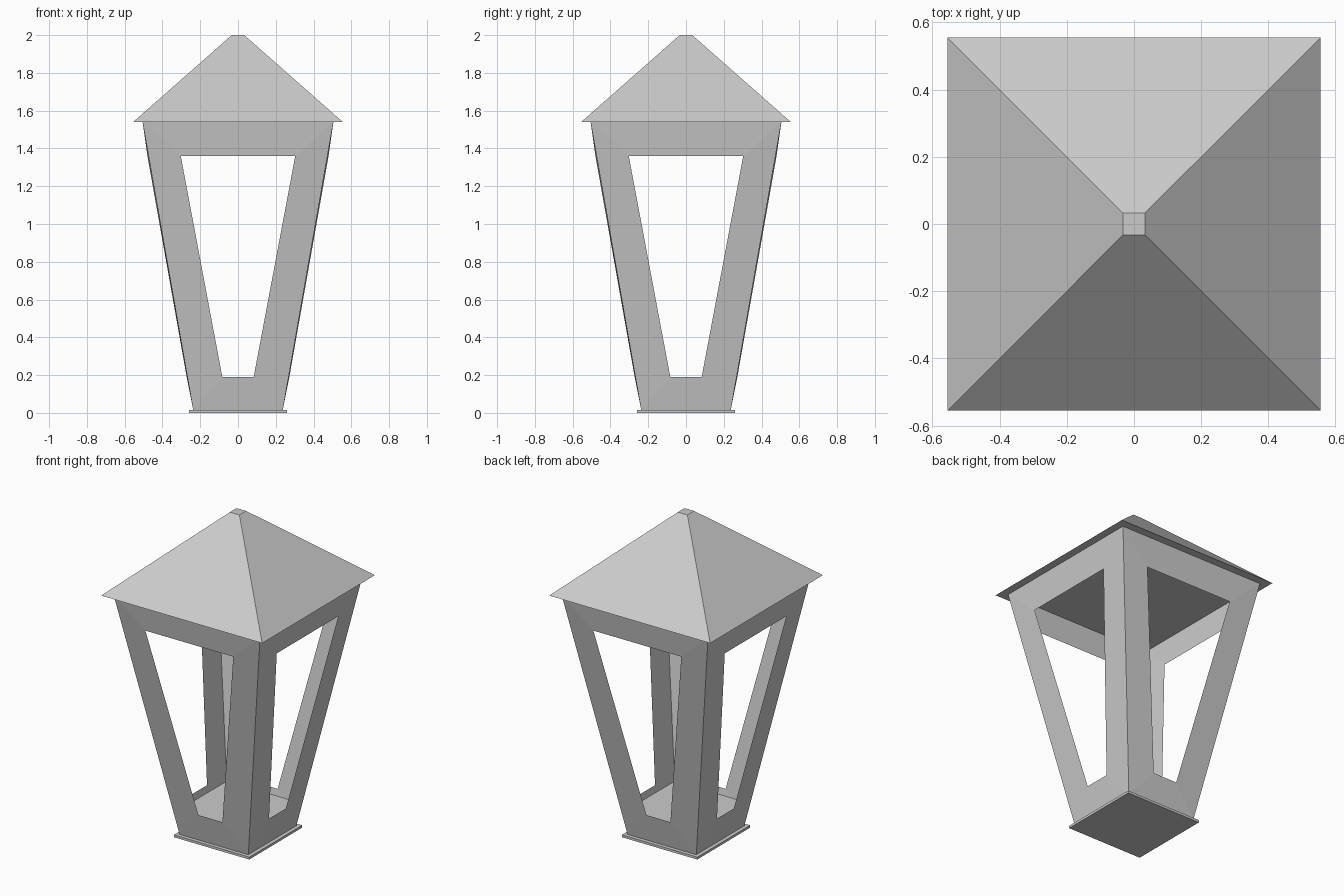
import bpy
from mathutils import Matrix, Vector
from math import pi

if "Cube" in bpy.data.objects:
    bpy.data.objects.remove(bpy.data.objects["Cube"], do_unlink=True)

grey = bpy.data.materials.new("light grey metal")
grey.use_nodes = True
colour = (0.6, 0.6, 0.6, 1)
grey.diffuse_color = colour
grey.node_tree.nodes["Principled BSDF"].inputs["Base Color"].default_value = colour


def add_mesh(name, verts, faces):
    mesh = bpy.data.meshes.new(name)
    mesh.from_pydata(verts, [], faces)
    mesh.materials.append(grey)
    obj = bpy.data.objects.new(name, mesh)
    bpy.context.collection.objects.link(obj)
    return obj


def square(half, z):
    return [Vector(p) for p in ((-half, -half, z), (half, -half, z), (half, half, z), (-half, half, z))]


def frustum(name, low_half, low_z, high_half, high_z):
    sides = [(i, (i + 1) % 4, (i + 1) % 4 + 4, i + 4) for i in range(4)]
    return add_mesh(name, square(low_half, low_z) + square(high_half, high_z),
                    [(3, 2, 1, 0), (4, 5, 6, 7)] + sides)


# Thin foot and hipped roof with a small flat cap
FOOT_TOP, EAVE = 0.015, 1.54
frustum("base_plate", 0.26, 0, 0.26, FOOT_TOP)
frustum("roof", 0.555, EAVE, 0.033, 2.0)

# Four flared sheet frames, each with a tapered opening and a slight bulge
LOW, HIGH = 0.237, 0.505


def wall_half(z):
    return LOW + (HIGH - LOW) * (z - FOOT_TOP) / (EAVE - FOOT_TOP)


def row(half_width, z, bulge=0):
    y = -wall_half(z) - bulge
    return [Vector((-half_width, y, z)), Vector((half_width, y, z))]


outer = row(LOW, FOOT_TOP) + row(HIGH, EAVE)[::-1]
inner = row(0.083, 0.19, 0.004) + row(0.303, 1.36, 0.006)[::-1]
rim = [(i, (i + 1) % 4, (i + 1) % 4 + 4, i + 4) for i in range(4)]
for i, side in enumerate(("front", "left", "back", "right")):
    turn = Matrix.Rotation(i * pi / 2, 3, "Z")
    add_mesh(side + "_frame", [turn @ v for v in outer + inner], rim)

# Raised floor inside the frames
FLOOR = 0.15
add_mesh("inner_floor", square(wall_half(FLOOR), FLOOR), [(0, 1, 2, 3)])
